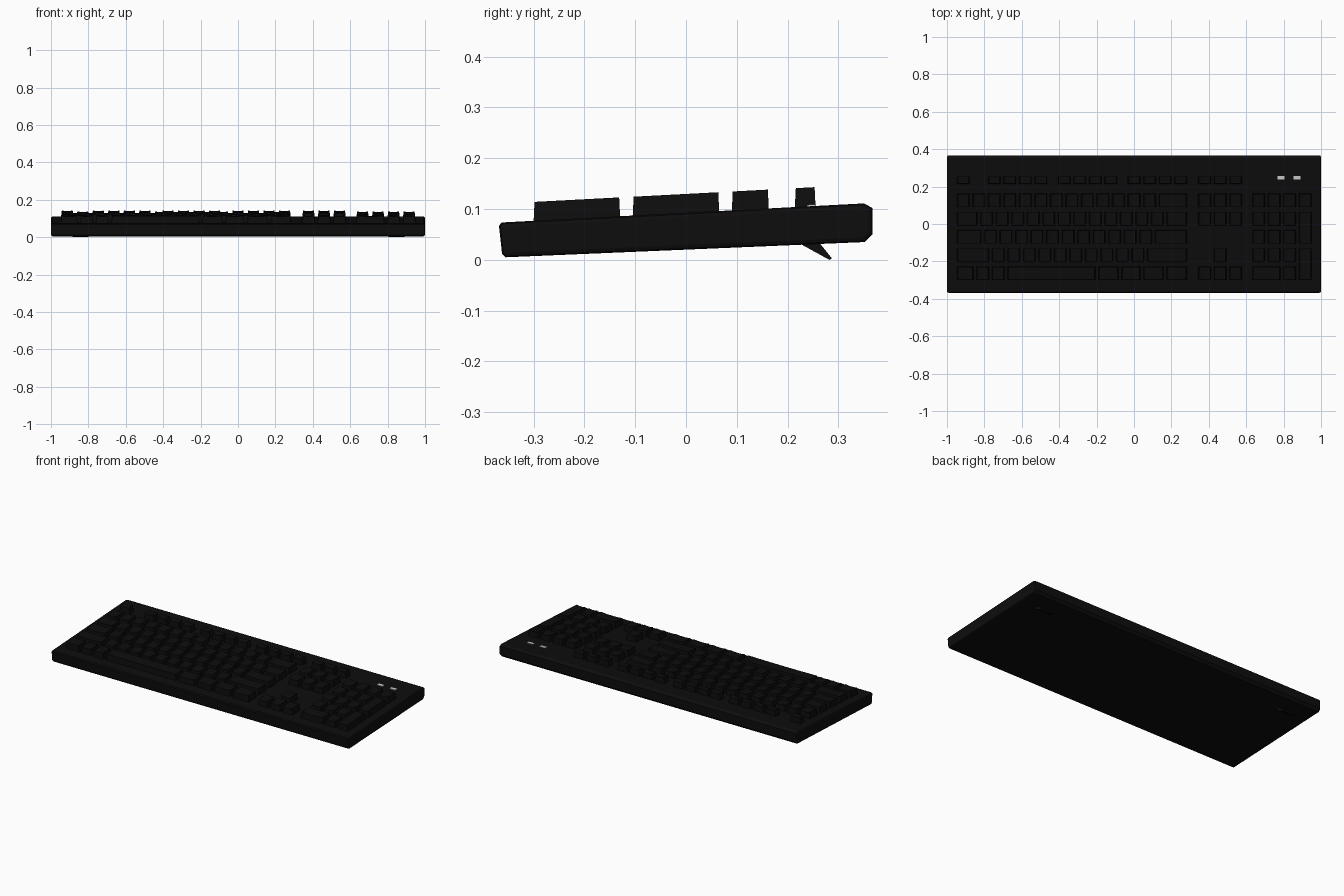
import bpy, bmesh, math

if "Cube" in bpy.data.objects:
    bpy.data.objects.remove(bpy.data.objects["Cube"])

def material(name, v):
    m = bpy.data.materials.new(name)
    m.diffuse_color = (v, v, v, 1)
    m.use_nodes = True
    m.node_tree.nodes["Principled BSDF"].inputs["Base Color"].default_value = m.diffuse_color
    return m

BLACK = material("black plastic", 0.004)
WHITE = material("indicator white", 0.6)

def finish(name, bm, mat):
    bmesh.ops.recalc_face_normals(bm, faces=bm.faces)
    me = bpy.data.meshes.new(name)
    bm.to_mesh(me)
    bm.free()
    me.materials.append(mat)
    ob = bpy.data.objects.new(name, me)
    bpy.context.collection.objects.link(ob)
    return ob

def prism(bm, profile, x0, x1):
    """Extrude a (y, z) profile along x; returns the two end faces."""
    a = [bm.verts.new((x0, y, z)) for y, z in profile]
    b = [bm.verts.new((x1, y, z)) for y, z in profile]
    n = len(profile)
    for i in range(n):
        j = (i + 1) % n
        bm.faces.new((a[i], a[j], b[j], b[i]))
    return bm.faces.new(a[::-1]), bm.faces.new(b)

def deck(y):
    """Height of the sloping top surface."""
    return 0.0735 + (y + 0.365) * 0.0525

# Case: sloping slab with chamfered edges
bm = bmesh.new()
ends = prism(bm, [(-0.355, 0.005), (0.352, 0.035), (0.367, 0.05), (0.367, 0.102),
                  (0.350, 0.111), (-0.363, 0.0735), (-0.368, 0.067), (-0.362, 0.012)], -1, 1)
edges = {e for f in ends for e in f.edges}
bmesh.ops.bevel(bm, geom=list(edges), offset=0.009, segments=2, affect='EDGES', profile=0.5)
finish("case", bm, BLACK)

# Keys: tapered caps with a shallow trough across the top
UX, UY, GAP = 0.083, 0.0975, 0.015

def key(bm, x0, x1, y0, y1, dish=0.004, height=0.037):
    tx, ty = 0.005, 0.002
    rings = []
    for y, yt in ((y0, y0 + ty), (y1, y1 - ty)):
        top = deck(yt) + height
        pts = [(x0, y, deck(y) - 0.004)]
        for k in range(5):
            t = k / 4
            x = x0 + tx + (x1 - x0 - 2 * tx) * t
            pts.append((x, yt, top - dish * (1 - (2 * t - 1) ** 2)))
        pts.append((x1, y, deck(y) - 0.004))
        rings.append([bm.verts.new(p) for p in pts])
    a, b = rings
    n = len(a)
    for i in range(n):
        j = (i + 1) % n
        bm.faces.new((a[i], a[j], b[j], b[i]))
    bm.faces.new(a[::-1])
    bm.faces.new(b)

ROWS = [-0.300 + i * UY for i in range(5)]     # front edge of each row, front to back
DEPTH = 0.073
F_ROW, F_DEPTH = 0.214, 0.041

def row(bm, x, y, widths, depth=DEPTH):
    """Line of keys; negative widths are empty spaces."""
    for w in widths:
        if w > 0:
            key(bm, x, x + w * UX - GAP, y, y + depth, 0.002 if w > 3 else 0.004)
        x += abs(w) * UX

MAIN, NAV, PAD = -0.947, 0.343, 0.632

# Main block
bm = bmesh.new()
layout = [[1.25, 1, 1, 5.85, 1.5, 1.4, 1.5, 1.5],
          [2.25] + [1] * 10 + [2.75],
          [1.75] + [1] * 11 + [2.25],
          [1.5] + [1] * 12 + [1.5],
          [1] * 13 + [2]]
for y, widths in zip(ROWS, layout):
    row(bm, MAIN, y, widths)
finish("main_keys", bm, BLACK)

# Function row
bm = bmesh.new()
four = [1] * 4
row(bm, MAIN, F_ROW, [1, -1] + four + [-0.5] + four + [-0.5] + four, F_DEPTH)
row(bm, NAV, F_ROW, [1] * 3, F_DEPTH)
finish("function_keys", bm, BLACK)

# Navigation cluster and arrows
bm = bmesh.new()
for i, widths in ((0, [1, 1, 1]), (1, [-1, 1, -1]), (3, [1, 1, 1]), (4, [1, 1, 1])):
    row(bm, NAV, ROWS[i], widths)
finish("navigation_keys", bm, BLACK)

# Number pad with two double-height keys on the right
bm = bmesh.new()
for i, widths in enumerate(([2, 1], [1] * 3, [1] * 3, [1] * 3, four)):
    row(bm, PAD, ROWS[i], widths)
for i in (0, 2):
    row(bm, PAD + 3 * UX, ROWS[i], [1], UY + DEPTH)
finish("number_pad_keys", bm, BLACK)

# Indicator lights
for i, x in enumerate((0.768, 0.853)):
    bm = bmesh.new()
    y0, y1 = 0.238, 0.256
    prism(bm, [(y0, deck(y0) - 0.002), (y1, deck(y1) - 0.002),
               (y1, deck(y1) + 0.003), (y0, deck(y0) + 0.003)], x, x + 0.037)
    finish(f"indicator_light_{i + 1}", bm, WHITE)

# Folding feet under the back edge
for side, x in (("left", -0.885), ("right", 0.805)):
    bm = bmesh.new()
    prism(bm, [(0.222, 0.033), (0.262, 0.034), (0.287, 0.003), (0.282, 0.0)], x, x + 0.085)
    finish(f"foot_{side}", bm, BLACK)
